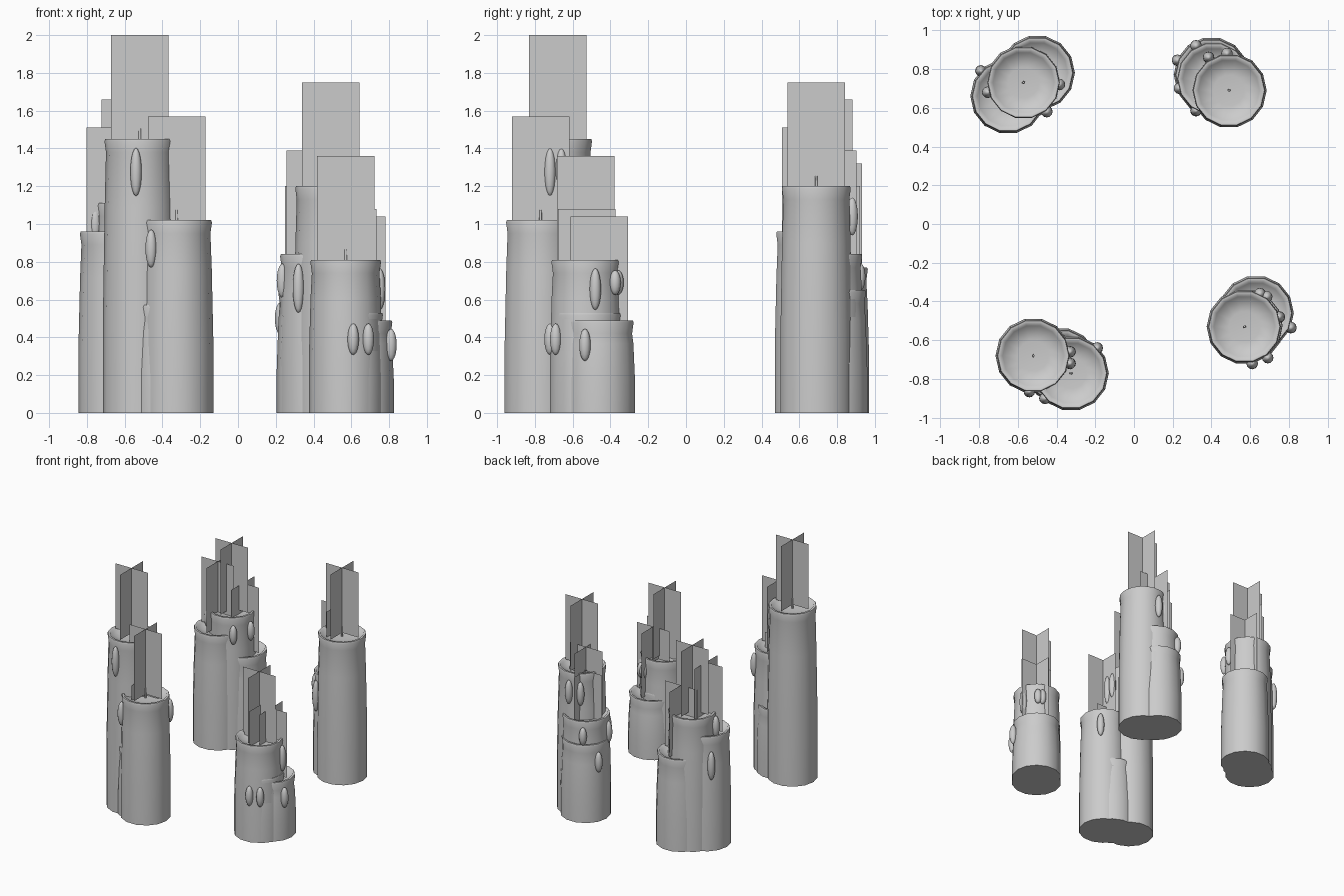
import bpy, bmesh, math
from mathutils import Matrix

cube = bpy.data.objects.get("Cube")
if cube:
    bpy.data.objects.remove(cube, do_unlink=True)

grey = bpy.data.materials.new("plain grey")
grey.use_nodes = True
grey.diffuse_color = (0.6, 0.6, 0.6, 1)
grey.node_tree.nodes["Principled BSDF"].inputs["Base Color"].default_value = (0.6, 0.6, 0.6, 1)

SIDES = 14


def finish(bm, name, smooth=True):
    mesh = bpy.data.meshes.new(name)
    bm.to_mesh(mesh)
    bm.free()
    mesh.materials.append(grey)
    obj = bpy.data.objects.new(name, mesh)
    bpy.context.collection.objects.link(obj)
    if smooth:
        bpy.ops.object.select_all(action='DESELECT')
        obj.select_set(True)
        bpy.context.view_layer.objects.active = obj
        bpy.ops.object.shade_smooth_by_angle(angle=math.radians(70))


def wax_body(name, x, y, top):
    """Lathed candle: wide foot, narrow neck, flared lip and a melted hollow."""
    profile = [(0.195, 0), (0.195, top * 0.35), (0.186, top * 0.75),
               (0.179, top - 0.07), (0.187, top - 0.012), (0.183, top),
               (0.166, top), (0.158, top - 0.02), (0.08, top - 0.03)]
    bm = bmesh.new()
    rings = []
    for r, z in profile:
        rings.append([bm.verts.new((x + r * math.cos(a), y + r * math.sin(a), z))
                      for a in (math.tau * i / SIDES for i in range(SIDES))])
    for low, high in zip(rings, rings[1:]):
        for i in range(SIDES):
            j = (i + 1) % SIDES
            bm.faces.new((low[i], low[j], high[j], high[i]))
    bm.faces.new(rings[0][::-1])
    bm.faces.new(rings[-1])
    finish(bm, name)


def wick(name, x, y, top):
    bm = bmesh.new()
    bmesh.ops.create_cone(bm, cap_ends=True, segments=6, radius1=0.008, radius2=0.006,
                          depth=0.09, matrix=Matrix.Translation((x, y, top + 0.01)))
    finish(bm, name)


def flame(name, x, y, top):
    """Two crossed upright cards."""
    bm = bmesh.new()
    w, h = 0.152, 0.55
    for dx, dy in ((w, 0), (0, w)):
        bm.faces.new([bm.verts.new((x + s * dx, y + s * dy, top + z))
                      for s, z in ((-1, 0), (1, 0), (1, h), (-1, h))])
    finish(bm, name, smooth=False)


def drip(name, x, y, z, half):
    bm = bmesh.new()
    bmesh.ops.create_uvsphere(bm, u_segments=12, v_segments=10, radius=1,
                              matrix=Matrix.Translation((x, y, z)) @ Matrix.Diagonal((0.03, 0.03, half, 1)))
    finish(bm, name)


# Candles: x, y, height
candles = {
    "front_right": [(-0.52, -0.68, 1.45), (-0.325, -0.77, 1.02), (-0.38, -0.73, 0.57)],
    "front_left": [(0.57, -0.53, 0.81), (0.63, -0.46, 0.49), (0.58, -0.525, 0.53)],
    "back_right": [(-0.57, 0.73, 1.11), (-0.65, 0.66, 0.96), (-0.50, 0.78, 0.77)],
    "back_left": [(0.49, 0.69, 1.20), (0.41, 0.75, 0.84), (0.40, 0.77, 0.65)],
}

# Wax drips: x, y, z, half height
drips = {
    "front_right": [(-0.54, -0.865, 1.275, 0.127), (-0.33, -0.66, 1.29, 0.11),
                    (-0.33, -0.72, 1.275, 0.127), (-0.46, -0.90, 0.87, 0.10),
                    (-0.19, -0.64, 0.87, 0.10)],
    "front_left": [(0.61, -0.72, 0.39, 0.083), (0.69, -0.69, 0.39, 0.083),
                   (0.75, -0.48, 0.655, 0.11), (0.65, -0.36, 0.69, 0.065),
                   (0.685, -0.375, 0.69, 0.065), (0.81, -0.535, 0.36, 0.085)],
    "back_right": [(-0.755, 0.68, 1.0, 0.09), (-0.79, 0.79, 0.72, 0.12),
                   (-0.385, 0.72, 0.97, 0.08), (-0.45, 0.58, 0.97, 0.08)],
    "back_left": [(0.32, 0.585, 0.66, 0.13), (0.235, 0.70, 0.70, 0.09),
                  (0.385, 0.86, 1.04, 0.10), (0.48, 0.88, 1.04, 0.10),
                  (0.32, 0.92, 0.72, 0.075), (0.225, 0.845, 0.5, 0.085)],
}

for cluster, spots in candles.items():
    for n, spot in enumerate(spots, 1):
        wax_body(f"{cluster}_candle_{n}", *spot)
        wick(f"{cluster}_wick_{n}", *spot)
        flame(f"{cluster}_flame_{n}", *spot)
    for n, spot in enumerate(drips[cluster], 1):
        drip(f"{cluster}_drip_{n}", *spot)
